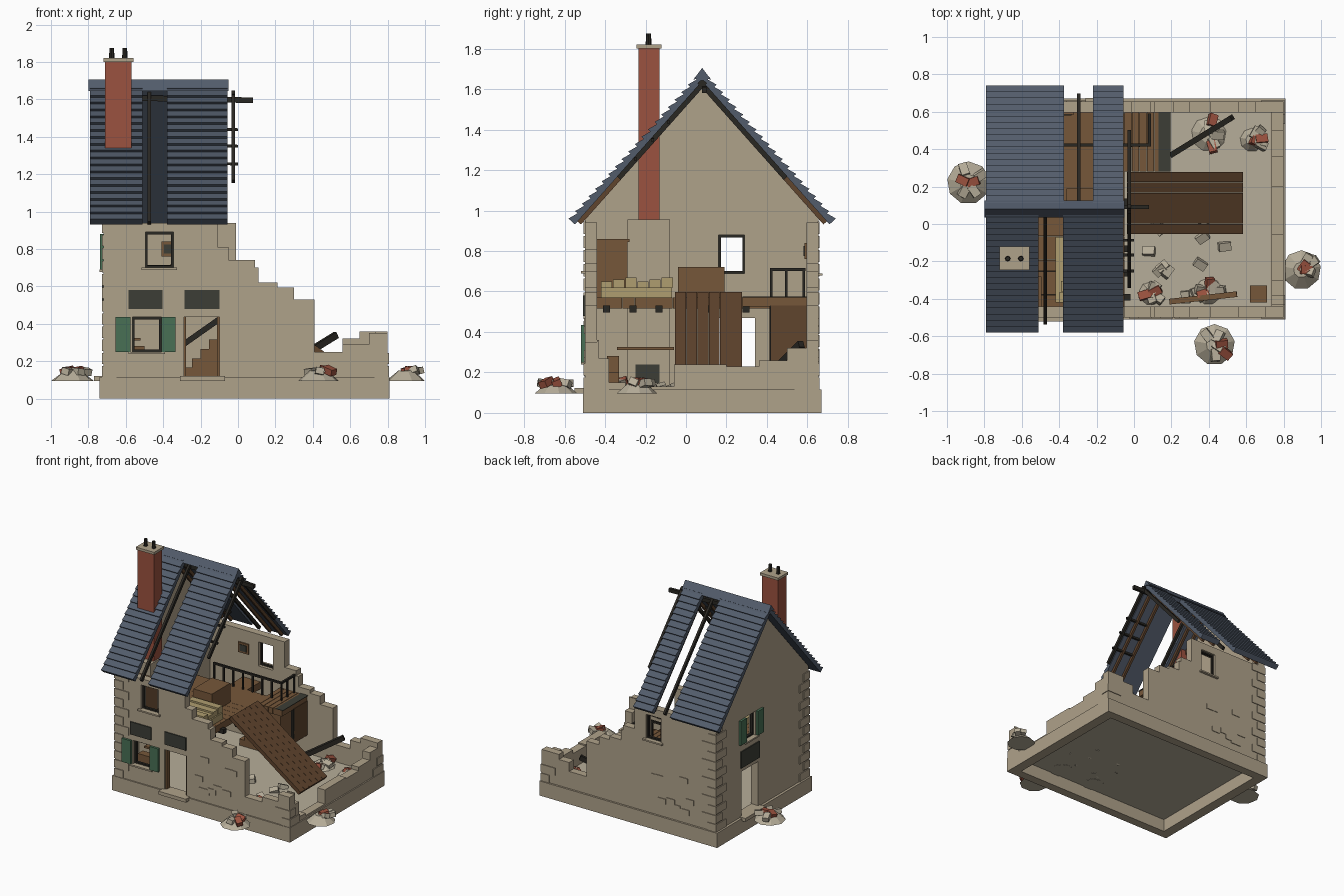
import bpy, bmesh, math, random
from mathutils import Vector, Matrix, Euler

random.seed(4)
if "Cube" in bpy.data.objects:
    bpy.data.objects.remove(bpy.data.objects["Cube"])


def material(name, *rgb):
    m = bpy.data.materials.new(name)
    m.use_nodes = True
    m.diffuse_color = (*rgb, 1)
    m.node_tree.nodes["Principled BSDF"].inputs["Base Color"].default_value = (*rgb, 1)
    return m


STONE = material("wall stone", .43, .36, .255)
RUBBLE = material("rubble stone", .47, .42, .32)
SLATE = material("roof slate", .085, .107, .147)
BRICK = material("red brick", .33, .085, .05)
WOOD = material("oak wood", .18, .095, .042)
PLANK = material("dark plank", .115, .058, .027)
TIMBER = material("charred timber", .022, .02, .016)
GREEN = material("green paint", .065, .16, .09)
PANEL = material("dark panel", .045, .048, .037)
LINEN = material("bed linen", .43, .34, .16)


def finish(name, bm, mat):
    bmesh.ops.recalc_face_normals(bm, faces=bm.faces)
    mesh = bpy.data.meshes.new(name)
    bm.to_mesh(mesh)
    bm.free()
    mesh.materials.append(mat)
    ob = bpy.data.objects.new(name, mesh)
    bpy.context.collection.objects.link(ob)
    return ob


def boxes(name, mat, *spans):
    """Axis-aligned boxes given as x0, x1, y0, y1, z0, z1."""
    bm = bmesh.new()
    for x0, x1, y0, y1, z0, z1 in spans:
        mid = Vector((x0 + x1, y0 + y1, z0 + z1)) / 2
        bmesh.ops.create_cube(bm, size=1, matrix=Matrix.Translation(mid) @ Matrix.Diagonal((x1 - x0, y1 - y0, z1 - z0, 1)))
    return finish(name, bm, mat)


def beam(name, mat, a, b, w=.02, h=.02):
    a, b = Vector(a), Vector(b)
    bm = bmesh.new()
    rot = (b - a).to_track_quat('X', 'Z').to_matrix().to_4x4()
    bmesh.ops.create_cube(bm, size=1, matrix=Matrix.Translation((a + b) / 2) @ rot @ Matrix.Diagonal(((b - a).length, w, h, 1)))
    return finish(name, bm, mat)


def prism(name, mat, axis, pts, lo, hi):
    """Extrude a profile: (y, z) along x, or (x, z) along y."""
    place = (lambda p, t: (t, *p)) if axis == 'x' else (lambda p, t: (p[0], t, p[1]))
    bm = bmesh.new()
    face = bm.faces.new([bm.verts.new(place(p, lo)) for p in pts])
    new = bmesh.ops.extrude_face_region(bm, geom=[face])["geom"]
    bmesh.ops.translate(bm, vec=place((0, 0), hi - lo), verts=[v for v in new if isinstance(v, bmesh.types.BMVert)])
    return finish(name, bm, mat)


def cut(ob, *spans):
    cutter = boxes("cutter", STONE, *spans)
    cutter.hide_render = True
    mod = ob.modifiers.new("openings", 'BOOLEAN')
    mod.operation, mod.object = 'DIFFERENCE', cutter
    bpy.context.view_layer.objects.active = ob
    bpy.ops.object.modifier_apply(modifier=mod.name)
    bpy.data.objects.remove(cutter)


def stepped(start, bottom, steps):
    """Wall outline from (end, height) steps."""
    pts = [(start, bottom)]
    last = start
    for end, z in steps:
        pts += [(last, z), (end, z)]
        last = end
    return pts + [(last, bottom)]


G = .115            # ground floor level
U = .57             # upper floor level
RY, RZ = .08, 1.69  # ridge

# Foundation ring and ground slab
boxes("foundation", STONE, (-.74, .81, -.51, -.44, 0, G), (-.74, .81, .6, .67, 0, G),
      (-.74, -.66, -.44, .6, 0, G), (.73, .81, -.44, .6, 0, G))
boxes("ground_floor", RUBBLE, (-.66, .73, -.44, .6, .1, G))

# Ruined walls
slope = [(.09, .74), (.11, .7), (.21, .62), (.3, .595), (.41, .53)]
front = prism("front_wall", STONE, 'y', stepped(-.72, G, [(-.11, .94), (-.05, .81)] + slope + [(.56, .25), (.7, .29), (.8, .35)]), -.5, -.44)
cut(front, (-.565, -.41, -.6, -.3, .25, .435), (-.495, -.345, -.6, -.3, .7, .89), (-.29, -.1, -.6, -.3, G + .001, .435))
back = prism("back_wall", STONE, 'y', stepped(-.72, G, [(-.01, .94)] + slope + [(.56, .25), (.65, .32), (.8, .36)]), .595, .655)
cut(back, (-.24, -.11, .5, .8, .69, .88))
gable = prism("gable_wall", STONE, 'x', [(-.5, G), (-.5, .98), (RY, 1.63), (.655, .98), (.655, G)], -.72, -.66)
cut(gable, (-.8, -.6, .16, .29, .69, .88), (-.8, -.6, .13, .34, G + .001, .47))
prism("broken_side_wall", STONE, 'x', stepped(-.44, G, [(-.43, .36), (-.38, .27), (-.3, .15), (-.06, .13), (.2, .24),
      (.36, .23), (.5, .26), (.595, .32)]), .735, .8)

# Raised corner stones and scattered facing stones
quoins = []
for i in range(12):
    z = G + .07 * i
    long, short = (.12, .07) if i % 2 else (.07, .12)
    for y0, sy in ((-.5, 1), (.655, -1)):
        for x0, sx, top in ((-.72, 1, 1), (.8, -1, .3)):
            if z + .06 < top:
                xs = sorted((x0 - sx * .006, x0 + sx * long))
                ys = sorted((y0 - sy * .006, y0 + sy * short))
                quoins += [(*xs, y0 - .006, y0 + .006, z, z + .06), (x0 - .006, x0 + .006, *ys, z, z + .06)]
boxes("corner_stones", STONE, *quoins)
stones = []
for i in range(9):
    x, z = random.uniform(-.05, .3), random.uniform(.15, .45)
    stones += [(x, x + .07, -.505, -.5, z, z + .04), (x - .5, x - .43, .655, .66, z, z + .04)]
boxes("facing_stones", STONE, *stones)


# Windows, shutters, doors and lintel panels
def frame(name, axis, u0, u1, z0, z1, at):
    t = .012
    rim = [(u0, u0 + t, z0, z1), (u1 - t, u1, z0, z1), (u0, u1, z0, z0 + t), (u0, u1, z1 - t, z1)]
    boxes(name, TIMBER, *[(a, b, at, at + .02, c, d) if axis == 'y' else (at, at + .02, a, b, c, d) for a, b, c, d in rim])


frame("lower_window_frame", 'y', -.565, -.41, .25, .435, -.48)
frame("upper_window_frame", 'y', -.495, -.345, .7, .89, -.48)
frame("back_window_frame", 'y', -.24, -.11, .69, .88, .62)
frame("gable_window_frame", 'x', .16, .29, .69, .88, -.7)
boxes("window_sills", STONE, (-.585, -.39, -.52, -.46, .238, .25), (-.515, -.325, -.52, -.46, .688, .7),
      (-.26, -.09, .62, .675, .678, .69), (-.74, -.68, .14, .31, .678, .69))
boxes("door_steps", STONE, (-.31, -.07, -.55, -.44, .095, .122), (-.77, -.66, .11, .36, .095, .122))
boxes("lintel_panels", PANEL, (-.585, -.405, -.508, -.49, .48, .58), (-.285, -.1, -.508, -.49, .48, .58),
      (-.728, -.71, .12, .35, .5, .63))
boxes("shutters", GREEN, (-.655, -.575, -.518, -.5, .25, .435), (-.41, -.335, -.518, -.5, .25, .435),
      (-.738, -.72, .08, .155, .69, .88), (-.738, -.72, .295, .37, .69, .88))
boxes("door_frame", WOOD, (-.29, -.278, -.49, -.45, G, .435), (-.112, -.1, -.49, -.45, G, .435))


# Slate roof: saw-toothed slopes, each split by a gap
def slope_point(side, t, lift=0):
    n = Vector((side * .744, .668)) * lift
    return (RY + side * .655 * t + n.x, RZ - .735 * t + n.y)


def roof_slope(name, side, x0, x1, rows=20):
    pts = [slope_point(side, 0, -.035)]
    for i in range(rows):
        pts += [slope_point(side, i / rows, -.008), slope_point(side, (i + 1) / rows, .008)]
    prism(name, SLATE, 'x', pts + [slope_point(side, 1, -.035)], x0, x1)


for name, side, x0, x1 in (("front_roof_outer", -1, -.79, -.51), ("front_roof_inner", -1, -.38, -.055),
                           ("back_roof_outer", 1, -.79, -.375), ("back_roof_inner", 1, -.22, -.055)):
    roof_slope(name, side, x0, x1)
prism("ridge_cap", SLATE, 'x', [(RY - .045, 1.645), (RY, 1.705), (RY + .045, 1.645), (RY, 1.665)], -.8, -.05)


# Rafters, ridge beam and battens
def rafter(name, mat, x, side, end):
    beam(name, mat, (x, *slope_point(side, .03, -.045)), (x, *slope_point(side, end, -.045)), .018, .025)


for side in (-1, 1):
    for x in (-.62, -.54, -.2, -.1):
        rafter("rafter", PLANK, x, side, .98)
    rafter("broken_rafter", TIMBER, -.025, side, .68)
rafter("front_gap_rafter", TIMBER, -.475, -1, .98)
rafter("back_gap_rafter", TIMBER, -.295, 1, .98)
beam("ridge_beam", TIMBER, (-.7, .09, 1.61), (.08, .09, 1.595), .022, .03)
for t in (.3, .42, .55):
    y, z = slope_point(-1, t, -.04)
    beam("batten", TIMBER, (-.2, y, z), (0, y, z - .005), .015, .015)

# Chimney, breast and hearth
boxes("chimney_stack", BRICK, (-.71, -.57, -.235, -.13, .95, 1.81))
boxes("chimney_cap", STONE, (-.72, -.56, -.245, -.12, 1.8, 1.82))
bm = bmesh.new()
for x in (-.675, -.605):
    bmesh.ops.create_cone(bm, cap_ends=True, segments=8, radius1=.015, radius2=.012, depth=.06,
                          matrix=Matrix.Translation((x, -.185, 1.845)))
finish("chimney_pots", bm, TIMBER)
boxes("chimney_breast", STONE, (-.66, -.56, -.29, -.08, G, .955))
boxes("hearth", PANEL, (-.565, -.555, -.25, -.13, G, .24))
boxes("mantel", WOOD, (-.58, -.52, -.34, -.06, .31, .325))

# Upper floor, joists, cupboard wall and stairs
boxes("upper_floor", WOOD, *[(-.66, -.05, y, y + .061, .515, U) for y in [-.44 + .0625 * i for i in range(11)]],
      (-.66, -.05, .245, .43, .515, U), (-.375, -.22, .43, .595, .515, U))
boxes("landing", WOOD, *[(x, x + .037, .28, .595, .525, U) for x in [-.05 + .04 * i for i in range(6)]])
boxes("joists", TIMBER, *[(-.66, -.02, y, y + .035, .495, .53) for y in (-.41, -.28, -.15, .1, .28)])
boxes("landing_edge", PANEL, (.13, .195, .28, .595, U, U + .004))
boxes("stair_panel", PLANK, (.17, .19, .42, .595, .26, .53))
boxes("landing_post", TIMBER, (.17, .19, .415, .43, G, .53))
prism("stairs", WOOD, 'y', stepped(-.29, G, [(-.29 + .045 * i, G + .05 * i) for i in range(1, 9)]), .43, .59)
beam("stair_rail", TIMBER, (-.32, .42, .27), (.05, .42, .53), .015, .03)

# Landing railing
boxes("railing", TIMBER, (-.51, .09, .415, .43, .7, .715), (.075, .09, .415, .59, .7, .715),
      *[(x, x + .012, .416, .428, U, .7) for x in [-.51 + .084 * i for i in range(8)]],
      *[(.076, .088, y, y + .012, U, .7) for y in (.49, .575)])

# Collapsed floor section, planked
bm = bmesh.new()
top, low = Vector((-.03, 0, .585)), Vector((.575, 0, .15))
tilt = (low - top).to_track_quat('X', 'Z').to_matrix().to_4x4()
for i in range(6):
    mid = (top + low) / 2 + Vector((0, -.027 + .0555 * i, 0))
    bmesh.ops.create_cube(bm, size=1, matrix=Matrix.Translation(mid) @ tilt @ Matrix.Diagonal(((low - top).length, .054, .03, 1)))
finish("collapsed_floor", bm, PLANK)

# Furniture
boxes("chest", WOOD, (-.36, -.2, -.04, .19, U, .72))
boxes("wardrobe", WOOD, (-.65, -.5, -.44, -.29, U, .845), (-.655, -.495, -.44, -.28, .845, .86))
boxes("bed", LINEN, (-.42, -.08, -.42, -.07, U, .62), *[(-.4 + .01 * i, -.09, y, y + .055, .62, .65 + .01 * (i % 3))
      for i, y in enumerate([-.42 + .06 * k for k in range(6)])])
boxes("picture_frame", WOOD, (-.41, -.32, .585, .595, .76, .84))
boxes("picture", PANEL, (-.395, -.335, .581, .586, .775, .825))
boxes("crates", WOOD, (.62, .71, -.42, -.33, G, .2), (-.6, -.5, -.39, -.33, G, .28))

# Fallen beams
beam("fallen_dark_beam", TIMBER, (.2, .37, .14), (.525, .57, .34), .03, .035)
beam("fallen_oak_beam", WOOD, (.19, -.415, .15), (.55, -.375, .17), .03, .03)


# Rubble heaps with loose stones and bricks
def lumps(name, mat, x, y, r, z, count):
    bm = bmesh.new()
    for _ in range(count):
        a, d = random.uniform(0, math.tau), r * random.uniform(.2, .7)
        rot = Euler([random.uniform(-.4, .4) for _ in "xy"] + [a]).to_matrix().to_4x4()
        spot = Matrix.Translation((x + d * math.cos(a), y + d * math.sin(a), z))
        bmesh.ops.create_cube(bm, size=1, matrix=spot @ rot @ Matrix.Diagonal((.065, .045, .035, 1)))
    finish(name, bm, mat)


for x, y, r in ((-.885, .22, .115), (.43, -.645, .11), (.895, -.245, .105), (.4, .48, .12),
                (.63, .45, .08), (.4, -.36, .09), (.09, -.37, .08)):
    bm = bmesh.new()
    bmesh.ops.create_cone(bm, cap_ends=True, segments=9, radius1=r, radius2=r * .4, depth=.05,
                          matrix=Matrix.Translation((x, y, .12)))
    for v in bm.verts:
        v.co.z += random.uniform(0, .012) if v.co.z > .12 else 0
    finish("rubble_heap", bm, RUBBLE)
    lumps("loose_stones", RUBBLE, x, y, r, .145, 4)
    lumps("loose_bricks", BRICK, x, y, r, .15, 2)
lumps("floor_stones", RUBBLE, .25, -.15, .35, .125, 12)
